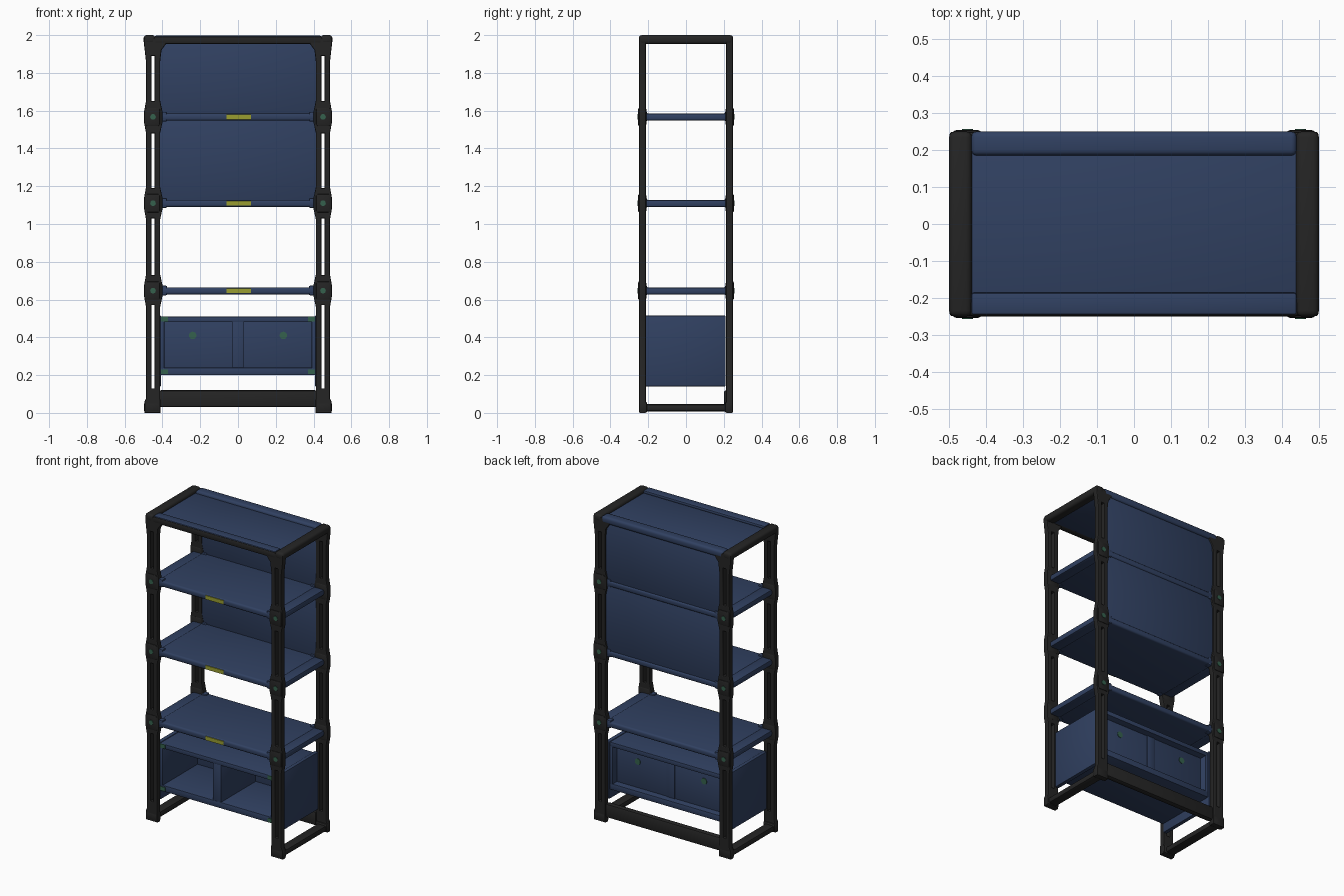
import bpy, bmesh, math
from mathutils import Matrix

if "Cube" in bpy.data.objects:
    bpy.data.objects.remove(bpy.data.objects["Cube"])


def material(name, rgb):
    m = bpy.data.materials.new(name)
    m.diffuse_color = (*rgb, 1)
    m.use_nodes = True
    m.node_tree.nodes["Principled BSDF"].inputs["Base Color"].default_value = m.diffuse_color
    return m


BLUE = material("navy blue", (0.030, 0.052, 0.120))
BLACK = material("charcoal black", (0.018, 0.018, 0.018))
GREEN = material("muted green", (0.035, 0.12, 0.075))
YELLOW = material("label yellow", (0.32, 0.34, 0.03))


def finish(ob, mat):
    ob.data.materials.clear()
    ob.data.materials.append(mat)
    bpy.ops.object.select_all(action='DESELECT')
    ob.select_set(True)
    bpy.context.view_layer.objects.active = ob
    bpy.ops.object.shade_smooth_by_angle(angle=math.radians(40))
    return ob


def box(name, x, y, z, mat, bevel=0.006, seg=2):
    """Bevelled box given as (min, max) ranges."""
    bm = bmesh.new()
    bmesh.ops.create_cube(bm, size=1)
    size = [r[1] - r[0] for r in (x, y, z)]
    mid = [(r[1] + r[0]) / 2 for r in (x, y, z)]
    bm.transform(Matrix.Translation(mid) @ Matrix.Diagonal((*size, 1)))
    if bevel:
        bmesh.ops.bevel(bm, geom=bm.edges[:], offset=min(bevel, min(size) * 0.45),
                        segments=seg, affect='EDGES', profile=0.5)
    me = bpy.data.meshes.new(name)
    bm.to_mesh(me)
    bm.free()
    ob = bpy.data.objects.new(name, me)
    bpy.context.collection.objects.link(ob)
    return finish(ob, mat)


def span(s, a, b):
    """Range a..b mirrored by sign s, sorted."""
    return tuple(sorted((s * a, s * b)))


def disc(name, x, y, z, r, depth, mat):
    """Round plug facing along y."""
    bpy.ops.mesh.primitive_cylinder_add(vertices=16, radius=r, depth=depth,
                                        location=(x, y, z), rotation=(math.pi / 2, 0, 0))
    ob = bpy.context.object
    ob.name = name
    return finish(ob, mat)


def plate(name, loops, y, depth, mat, bevel=0.006):
    """Outline in x-z with holes, extruded along y."""
    cu = bpy.data.curves.new(name, 'CURVE')
    cu.dimensions = '2D'
    cu.fill_mode = 'BOTH'
    cu.extrude = depth / 2 - bevel
    cu.bevel_depth = bevel
    cu.bevel_resolution = 1
    cu.offset = -bevel
    for pts in loops:
        sp = cu.splines.new('POLY')
        sp.points.add(len(pts) - 1)
        for p, (px, pz) in zip(sp.points, pts):
            p.co = (px, pz, 0, 1)
        sp.use_cyclic_u = True
    ob = bpy.data.objects.new(name, cu)
    bpy.context.collection.objects.link(ob)
    ob.location = (0, y, 0)
    ob.rotation_euler = (math.pi / 2, 0, 0)
    bpy.ops.object.select_all(action='DESELECT')
    ob.select_set(True)
    bpy.context.view_layer.objects.active = ob
    bpy.ops.object.convert(target='MESH')
    return finish(bpy.context.object, mat)


SHELVES = (0.647, 1.11, 1.567)
SLOTS = ((0.13, 0.57), (0.73, 1.03), (1.19, 1.48), (1.65, 1.89))

# Slotted corner posts: (height, inner x, outer x), flared at joints and at the top
edge = [(0.0, 0.41, 0.495), (0.06, 0.41, 0.495), (0.075, 0.412, 0.487)]
for h in SHELVES:
    edge += [(h - 0.085, 0.412, 0.487), (h - 0.03, 0.40, 0.497),
             (h + 0.03, 0.40, 0.497), (h + 0.085, 0.412, 0.487)]
edge += [(1.86, 0.412, 0.487), (1.92, 0.405, 0.494), (1.955, 0.38, 0.498), (1.985, 0.38, 0.498)]

for sx in (-1, 1):
    side = "left" if sx < 0 else "right"
    for sy in (-1, 1):
        end = "front" if sy < 0 else "back"
        outline = [(sx * o, h) for h, i, o in edge] + [(sx * i, h) for h, i, o in reversed(edge)]
        holes = [[(sx * 0.450 - 0.009, a), (sx * 0.450 + 0.009, a),
                  (sx * 0.450 + 0.009, b), (sx * 0.450 - 0.009, b)] for a, b in SLOTS]
        plate(f"{end}_{side}_post", [outline] + holes, sy * 0.231, 0.036, BLACK)
        # Foot
        box(f"{end}_{side}_foot", span(sx, 0.41, 0.497), span(sy, 0.205, 0.25), (0, 0.06), BLACK, 0.012)
        for h in SHELVES:
            # Joint collar, plug and shelf corner bracket
            box(f"{end}_{side}_joint", span(sx, 0.412, 0.49), span(sy, 0.21, 0.254),
                (h - 0.05, h + 0.05), BLACK, 0.01)
            disc(f"{end}_{side}_plug", sx * 0.45, sy * 0.254, h, 0.015, 0.006, GREEN)
            box(f"{end}_{side}_shelf_bracket", span(sx, 0.375, 0.408), span(sy, 0.205, 0.244),
                (h - 0.025, h + 0.027), BLUE, 0.008)
    # Bottom and top side rails
    box(f"{side}_bottom_rail", span(sx, 0.425, 0.49), (-0.245, 0.245), (0.008, 0.046), BLACK, 0.012)
    box(f"{side}_top_rail", span(sx, 0.438, 0.5), (-0.25, 0.25), (1.952, 2.0), BLACK, 0.016, 3)

# Back floor rail
box("back_floor_rail", (-0.42, 0.42), (0.2, 0.24), (0.03, 0.12), BLACK, 0.012)

# Top panel with raised rims
box("top_panel", (-0.445, 0.445), (-0.22, 0.22), (1.955, 1.98), BLUE)
box("top_front_rail", (-0.445, 0.445), (-0.25, -0.205), (1.952, 1.994), BLACK, 0.01)
box("top_front_rim", (-0.44, 0.44), (-0.246, -0.185), (1.978, 1.998), BLUE, 0.008)
box("top_back_rim", (-0.44, 0.44), (0.185, 0.25), (1.952, 1.998), BLUE, 0.015, 3)

# Shelves with end tabs between the posts, front labels
for h in SHELVES:
    box("shelf", (-0.412, 0.412), (-0.245, 0.245), (h - 0.02, h + 0.018), BLUE, 0.012, 3)
    for sx in (-1, 1):
        box("shelf_end", span(sx, 0.40, 0.475), (-0.215, 0.215), (h - 0.02, h + 0.018), BLUE, 0.01)
    box("shelf_label", (-0.062, 0.068), (-0.249, -0.243), (h - 0.013, h + 0.012), YELLOW, 0)

# Back panels on the two upper bays
for a, b in ((1.12, 1.555), (1.575, 1.965)):
    box("back_panel", (-0.416, 0.416), (0.216, 0.238), (a, b), BLUE)

# Low cabinet with two open cubbies
box("cabinet_top", (-0.412, 0.412), (-0.22, 0.20), (0.48, 0.51), BLUE, 0.004)
box("cabinet_floor", (-0.412, 0.412), (-0.22, 0.20), (0.20, 0.24), BLUE, 0.004)
box("cabinet_divider", (-0.03, 0.03), (-0.218, 0.16), (0.22, 0.50), BLUE, 0.004)
box("cabinet_back", (-0.40, 0.40), (0.14, 0.155), (0.22, 0.50), BLUE, 0.003)
for sx in (-1, 1):
    box("cabinet_inner_side", span(sx, 0.39, 0.412), (-0.22, 0.20), (0.20, 0.51), BLUE, 0.004)
    box("cabinet_outer_side", span(sx, 0.408, 0.435), (-0.215, 0.21), (0.14, 0.515), BLUE, 0.005)
    disc("cubby_grommet", sx * 0.24, 0.1475, 0.41, 0.02, 0.021, GREEN)
    for z in (0.218, 0.496):
        box("cabinet_corner_clip", span(sx, 0.37, 0.408), (-0.224, -0.217),
            (z - 0.013, z + 0.013), GREEN, 0)
